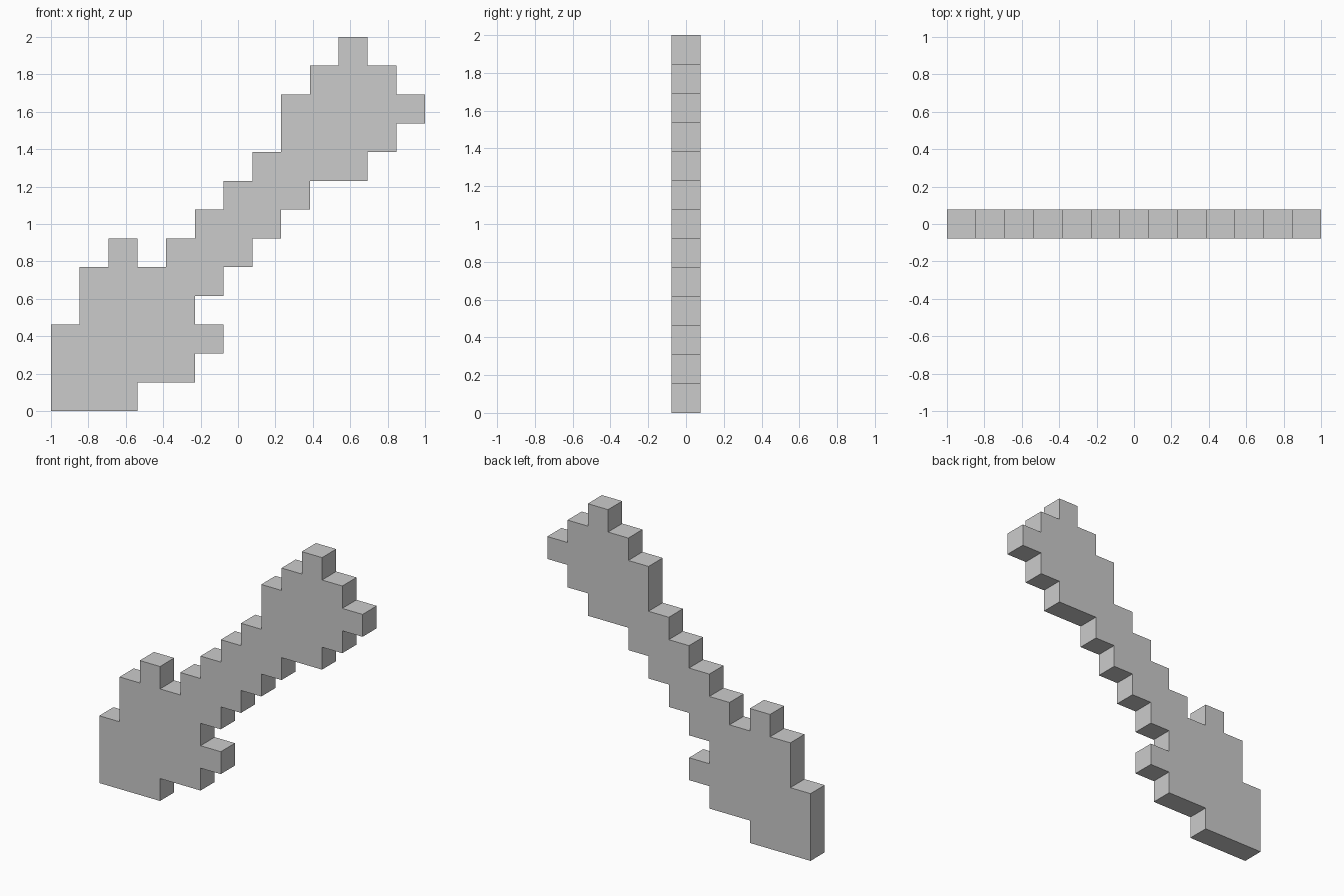
import bpy
import bmesh

if "Cube" in bpy.data.objects:
    bpy.data.objects.remove(bpy.data.objects["Cube"])

CELL = 2 / 13  # the silhouette sits on a 13 x 13 grid

# Stepped outline, counter-clockwise from the bottom left: (run, rise) in cells
STEPS = [
    (3, 1), (2, 1), (1, 1), (-1, 1),                    # lower head, right side
    (1, 1), (1, 1), (1, 1), (1, 1),                     # underside of handle
    (2, 1), (1, 1), (1, 1), (-1, 1), (-1, 1),           # upper head, right side
    (-1, -1), (-1, -1), (-1, -2),                       # upper head, left side
    (-1, -1), (-1, -1), (-1, -1), (-1, -1),             # top of handle
    (-1, 1), (-1, -1), (-1, -2), (-1, -3),              # lower head, left side
]


def stepped_outline(steps):
    x = z = 0
    points = []
    for run, rise in steps:
        points.append((x, z))
        x += run
        points.append((x, z))
        z += rise
    return points


def extruded_plate(name, points, depth):
    bm = bmesh.new()
    verts = [bm.verts.new((x * CELL - 1, -depth / 2, z * CELL)) for x, z in points]
    front = bm.faces.new(verts)
    # Keep the front face and extrude a copy backwards into a closed solid
    result = bmesh.ops.extrude_face_region(bm, geom=[front], use_keep_orig=True)
    moved = [g for g in result["geom"] if isinstance(g, bmesh.types.BMVert)]
    bmesh.ops.translate(bm, verts=moved, vec=(0, depth, 0))
    bmesh.ops.recalc_face_normals(bm, faces=bm.faces[:])
    mesh = bpy.data.meshes.new(name)
    bm.to_mesh(mesh)
    bm.free()
    obj = bpy.data.objects.new(name, mesh)
    bpy.context.collection.objects.link(obj)
    return obj


# Pixel-style tool: two heads joined by a diagonal handle, one cell thick
extruded_plate("pixel_tool", stepped_outline(STEPS), CELL)
